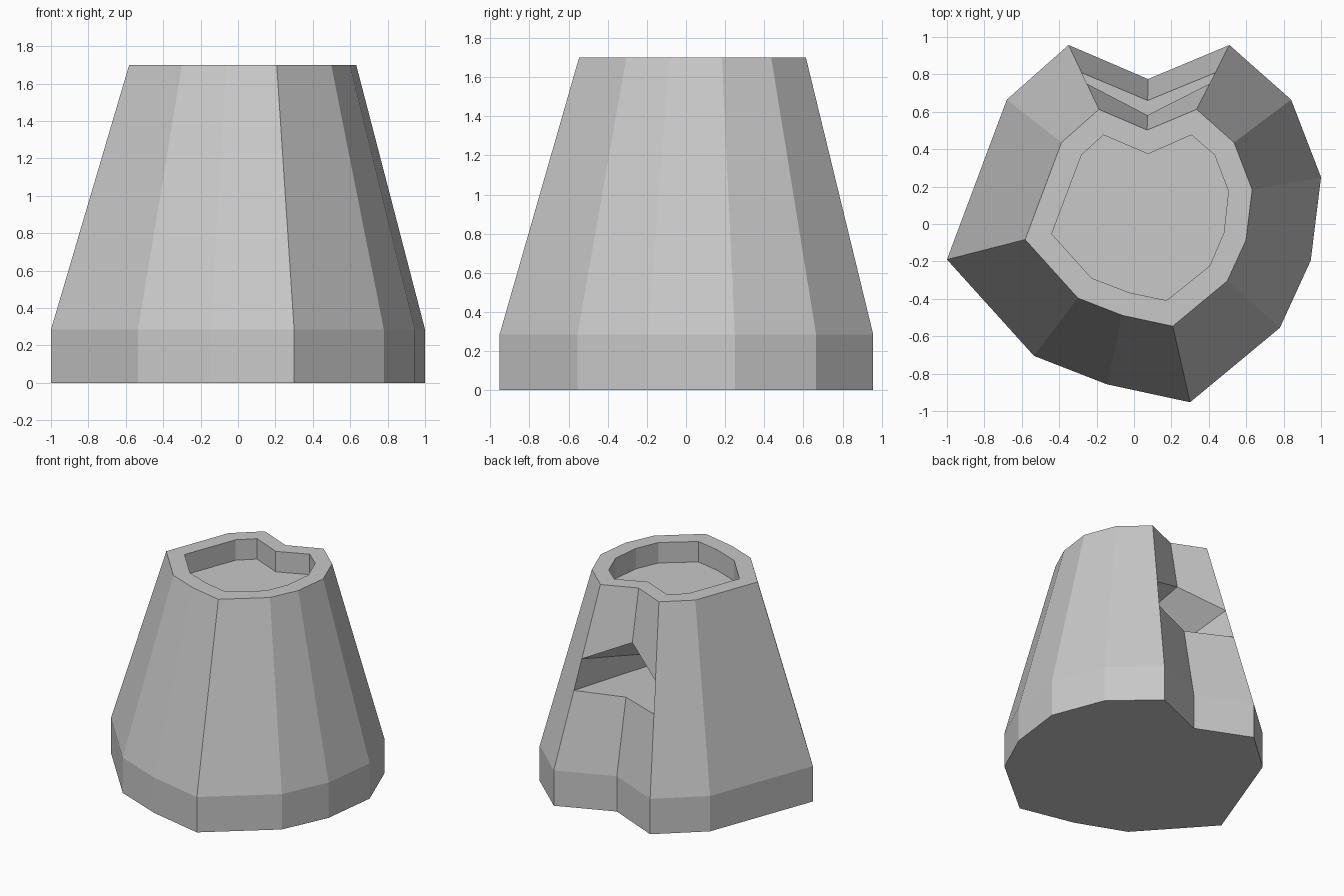
import bpy
import bmesh

cube = bpy.data.objects.get("Cube")
if cube:
    bpy.data.objects.remove(cube, do_unlink=True)

# Single flat grey
grey = bpy.data.materials.new("stone_grey")
grey.use_nodes = True
colour = (0.58, 0.58, 0.58, 1.0)
grey.diffuse_color = colour
grey.node_tree.nodes["Principled BSDF"].inputs["Base Color"].default_value = colour

# Footprint, and the outline of the shallow recess in the top
footprint = [(1.0, 0.25), (0.84, 0.665), (0.51, 0.957), (0.075, 0.775),
             (-0.35, 0.957), (-0.68, 0.665), (-1.0, -0.19), (-0.535, -0.705),
             (-0.145, -0.857), (0.3, -0.953), (0.78, -0.555), (0.945, -0.195)]
recess = [(0.505, 0.175), (0.43, 0.37), (0.307, 0.476), (0.075, 0.374),
          (-0.163, 0.476), (-0.28, 0.37), (-0.44, -0.053), (-0.227, -0.289),
          (-0.024, -0.367), (0.174, -0.408), (0.404, -0.225), (0.48, -0.048)]
BAND, TOP, FLOOR = 0.285, 1.7, 1.535
LEFT, VALLEY, RIGHT = 2, 3, 4      # footprint corners around the back groove
count = len(footprint)

bm = bmesh.new()


def ring(points, z):
    return [bm.verts.new((x, y, z)) for x, y in points]


def bridge(low, high):
    for i in range(count):
        j = (i + 1) % count
        bm.faces.new((low[i], low[j], high[j], high[i]))


base = ring(footprint, 0)
band = ring(footprint, BAND)
rim = ring([(x * 0.607 + 0.025, y * 0.607 + 0.032) for x, y in footprint], TOP)
lip = ring(recess, TOP)
pit = ring(recess, FLOOR)

# Plinth, rim, recess wall and the two flat ends
bridge(base, band)
bridge(rim, lip)
bridge(lip, pit)
bm.faces.new(base[::-1])
bm.faces.new(pit)


def on_edge(i, t):
    return bm.verts.new(band[i].co.lerp(rim[i].co, t))


# Mouth of the notch on the three groove edges
low = {LEFT: on_edge(LEFT, 0.43), VALLEY: on_edge(VALLEY, 0.42), RIGHT: on_edge(RIGHT, 0.43)}
high = {LEFT: on_edge(LEFT, 0.6), VALLEY: on_edge(VALLEY, 0.71), RIGHT: on_edge(RIGHT, 0.6)}

# Tapered sides, leaving out the groove
for i in range(count):
    j = (i + 1) % count
    if i in (LEFT, VALLEY):
        bm.faces.new((band[i], band[j], low[j], low[i]))
        bm.faces.new((high[i], high[j], rim[j], rim[i]))
    else:
        right_side = [band[j]] + ([low[j], high[j]] if j == LEFT else []) + [rim[j]]
        left_side = [rim[i]] + ([high[i], low[i]] if i == RIGHT else []) + [band[i]]
        bm.faces.new(right_side + left_side)

# Notch cavity narrowing inwards under a creased ceiling
back_low, back_high = {}, {}
for i, x, y, top in ((LEFT, 0.29, 0.08, 0.95), (VALLEY, 0.075, 0.03, 1.18),
                     (RIGHT, -0.14, 0.08, 0.95)):
    back_low[i] = bm.verts.new((x, y, 0.85))
    back_high[i] = bm.verts.new((x, y, top))
for i in (LEFT, VALLEY):
    j = i + 1
    bm.faces.new((low[i], low[j], back_low[j], back_low[i]))
    bm.faces.new((high[i], back_high[i], back_high[j], high[j]))
    bm.faces.new((back_low[i], back_low[j], back_high[j], back_high[i]))
for i in (LEFT, RIGHT):
    bm.faces.new((low[i], back_low[i], back_high[i], high[i]))

bmesh.ops.recalc_face_normals(bm, faces=bm.faces)
mesh = bpy.data.meshes.new("tapered_block")
bm.to_mesh(mesh)
bm.free()
mesh.materials.append(grey)
block = bpy.data.objects.new("tapered_block", mesh)
bpy.context.collection.objects.link(block)
